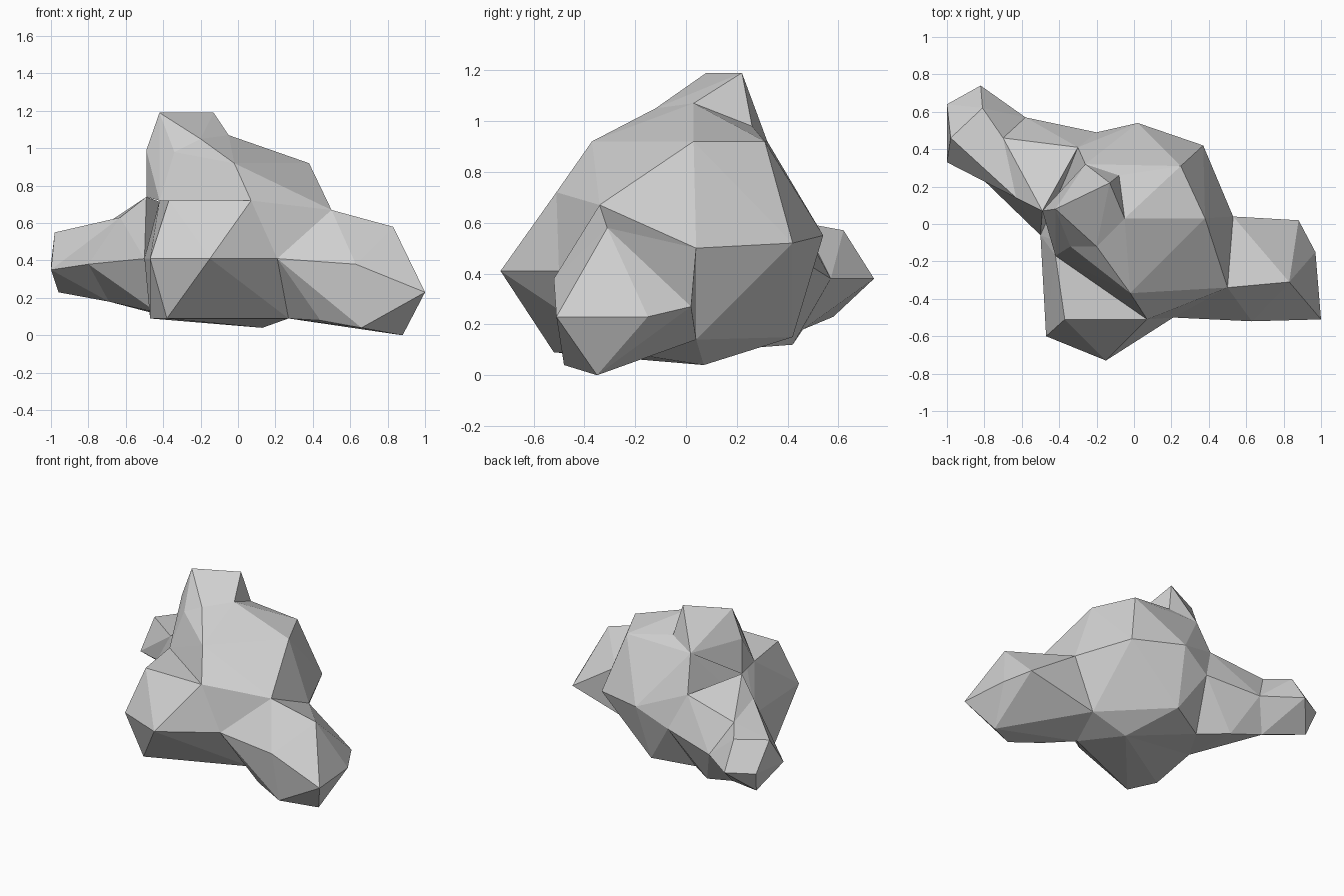
import bpy
import bmesh

start_cube = bpy.data.objects.get("Cube")
if start_cube:
    bpy.data.objects.remove(start_cube, do_unlink=True)


def make_material(name, level):
    material = bpy.data.materials.new(name)
    material.use_nodes = True
    colour = (level, level, level, 1)
    material.diffuse_color = colour
    shader = next(node for node in material.node_tree.nodes
                  if node.type == "BSDF_PRINCIPLED")
    shader.inputs["Base Color"].default_value = colour
    shader.inputs["Roughness"].default_value = 0.9
    return material


stone = make_material("stone grey", 0.64)


def make_lobe(name, *corners):
    """Chisel one faceted rock lobe as the hull of its corner points."""
    bm = bmesh.new()
    for corner in corners:
        bm.verts.new(corner)
    hull = bmesh.ops.convex_hull(bm, input=bm.verts[:], use_existing_faces=False)
    loose = {item for item in hull["geom_interior"] + hull["geom_unused"]
             if isinstance(item, bmesh.types.BMVert)}
    bmesh.ops.delete(bm, geom=list(loose), context="VERTS")
    bmesh.ops.recalc_face_normals(bm, faces=bm.faces[:])
    mesh = bpy.data.meshes.new(name)
    bm.to_mesh(mesh)
    bm.free()
    mesh.materials.append(stone)
    lobe = bpy.data.objects.new(name, mesh)
    bpy.context.scene.collection.objects.link(lobe)
    return lobe


# Corners where neighbouring lobes meet
right_shoulder = (-.42, -.17, .72)
right_waist = (-.5, -.06, .41)
right_foot = (-.43, .04, .12)
brow = (-.34, -.12, .98)
crest = (-.2, -.12, 1.05)
crown = (-.05, .03, 1.07)
nape = (-.08, .26, .98)
peak_root = (-.49, .07, .74)
peak_back = (-.26, .32, .92)
back_shoulder = (-.3, .41, .67)
back_waist = (-.2, .49, .43)
back_foot = (-.28, .29, .11)
front_ledge = (.07, -.51, .72)
front_waist = (.21, -.5, .41)
front_foot = (.27, -.25, .09)
left_shoulder = (.5, -.34, .67)
left_waist = (.53, .04, .5)
left_foot = (.38, .04, .14)
underside = (.13, .07, .04)

# Main boulder
make_lobe(
    "main_boulder",
    right_shoulder, right_waist, right_foot, brow, crest, crown, nape,
    peak_back, back_shoulder, back_waist, back_foot,
    front_ledge, front_waist, front_foot,
    left_shoulder, left_waist, left_foot, underside,
    (-.02, -.37, .92), (.38, .03, .92), (.25, .31, .92),
    (.02, .54, .55), (.37, .42, .52), (-.02, .42, .15))

# Blunt peak on top
make_lobe(
    "peak",
    right_shoulder, brow, crest, crown, nape, peak_root, peak_back,
    (-.42, .08, 1.19), (-.13, .22, 1.19), (-.49, .07, .99))

# Bulge with a flat ledge at the front
make_lobe(
    "front_bulge",
    right_shoulder, right_waist, right_foot,
    front_ledge, front_waist, front_foot, underside,
    (-.37, -.51, .72), (-.15, -.73, .41), (-.47, -.6, .41),
    (-.38, -.52, .09), (-.47, -.33, .09))

# Low spur on the left
make_lobe(
    "left_spur",
    front_waist, front_foot, left_shoulder, left_waist, left_foot,
    (.83, -.31, .58), (1, -.51, .23), (.63, -.52, .38),
    (.88, -.35, 0), (.66, -.48, .04), (.44, -.4, .08),
    (.97, -.15, .23), (.88, .02, .27), (.68, -.19, .13))

# Long spur to the back right: a root and a tip sharing a narrow neck
neck = [(-.63, .14, .63), (-.7, .46, .6), (-.8, .23, .38),
        (-.58, .57, .38), (-.69, .46, .18)]
make_lobe(
    "right_spur_root", *neck,
    right_waist, right_foot, peak_root, back_shoulder, back_waist, back_foot,
    (-.46, .42, .12))
make_lobe(
    "right_spur_tip", *neck,
    (-.98, .46, .55), (-.81, .62, .57), (-.82, .74, .38),
    (-1, .64, .38), (-1, .33, .35), (-.96, .58, .23))
